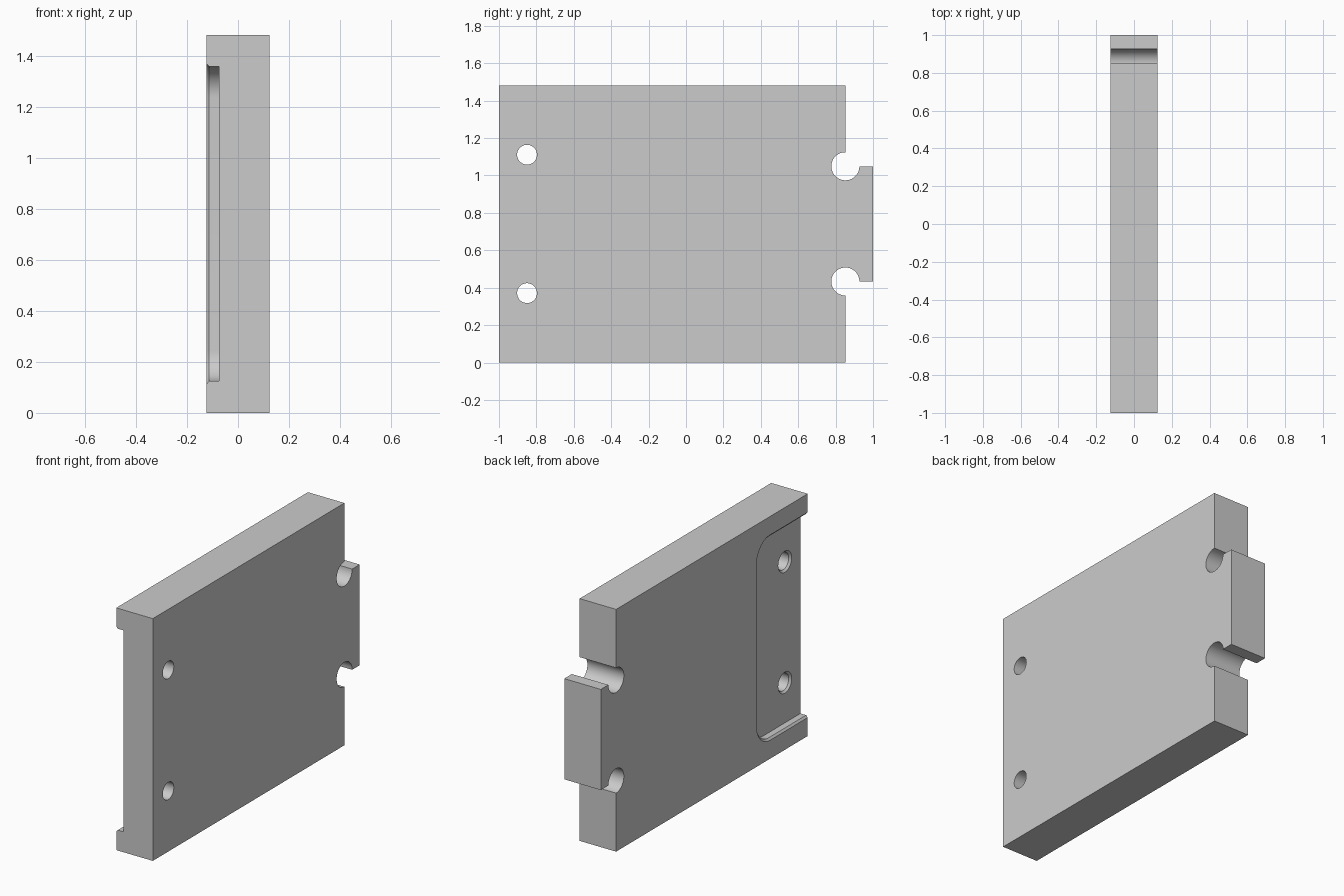
import bpy, bmesh
from math import cos, sin, pi, radians

if "Cube" in bpy.data.objects:
    bpy.data.objects.remove(bpy.data.objects["Cube"])

HALF = 0.1235            # half thickness
HEIGHT = 1.482
MID = HEIGHT / 2
SHOULDER = 0.852         # y of the shoulders beside the tab
CHAMFER = 0.012
FLOOR = -0.0745          # x of the recess floor

grey = bpy.data.materials.new("light grey")
grey.use_nodes = True
colour = (0.6, 0.6, 0.6, 1)
grey.diffuse_color = colour
grey.node_tree.nodes["Principled BSDF"].inputs["Base Color"].default_value = colour


def arc(y, z, r, start, end, steps):
    """Points (y, z) along an arc, angles in degrees."""
    angles = [radians(start + (end - start) * i / steps) for i in range(steps + 1)]
    return [(y + r * cos(a), z + r * sin(a)) for a in angles]


def loft(name, sections):
    """Closed solid through (x, outline) sections of equal point count."""
    bm = bmesh.new()
    rings = [[bm.verts.new((x, y, z)) for y, z in outline] for x, outline in sections]
    for a, b in zip(rings, rings[1:]):
        for i in range(len(a)):
            j = (i + 1) % len(a)
            bm.faces.new((a[i], a[j], b[j], b[i]))
    bm.faces.new(rings[0])
    bm.faces.new(rings[-1])
    bmesh.ops.recalc_face_normals(bm, faces=bm.faces)
    mesh = bpy.data.meshes.new(name)
    bm.to_mesh(mesh)
    bm.free()
    mesh.materials.append(grey)
    obj = bpy.data.objects.new(name, mesh)
    bpy.context.collection.objects.link(obj)
    return obj


def mirror_z(points):
    return [(y, HEIGHT - z) for y, z in reversed(points)]


# Plate outline: lower half with relief notch and tab, mirrored for the upper half
notch_z = MID - 0.308
lower = [(-1, 0), (SHOULDER, 0)]
lower += arc(SHOULDER, notch_z, 0.075, 270, 0, 36)
lower += [(1, notch_z)]
outline = lower + mirror_z(lower)
plate = loft("plate", [(-HALF, outline), (HALF, outline)])


# Recess cutter: open at the front, round inner corners, chamfered rim
def recess(grow):
    r = 0.12 + grow
    bottom = 0.125 - grow
    end = -0.518 + grow
    half = [(-1.1, bottom)] + arc(end - r, bottom + r, r, 270, 360, 16)
    return half + mirror_z(half)


cutters = [loft("recess_cutter", [
    (FLOOR, recess(0)), (-HALF + CHAMFER * 0.85, recess(0)),
    (-HALF, recess(CHAMFER)), (-0.2, recess(CHAMFER))])]

# Two countersunk through holes
for label, z in (("lower", MID - 0.37), ("upper", MID + 0.37)):
    small, large = (arc(-0.85, z, r, 0, 352.5, 47) for r in (0.053, 0.065))
    cutters.append(loft(label + "_hole_cutter", [
        (0.2, small), (FLOOR + CHAMFER, small), (FLOOR, large), (-0.1, large)]))

bpy.context.view_layer.objects.active = plate
plate.select_set(True)
for cutter in cutters:
    cutter.hide_render = True
    mod = plate.modifiers.new(cutter.name, 'BOOLEAN')
    mod.operation = 'DIFFERENCE'
    mod.solver = 'EXACT'
    mod.object = cutter
    bpy.ops.object.modifier_apply(modifier=mod.name)
    bpy.data.objects.remove(cutter)

bpy.ops.object.shade_smooth_by_angle(angle=radians(25))
